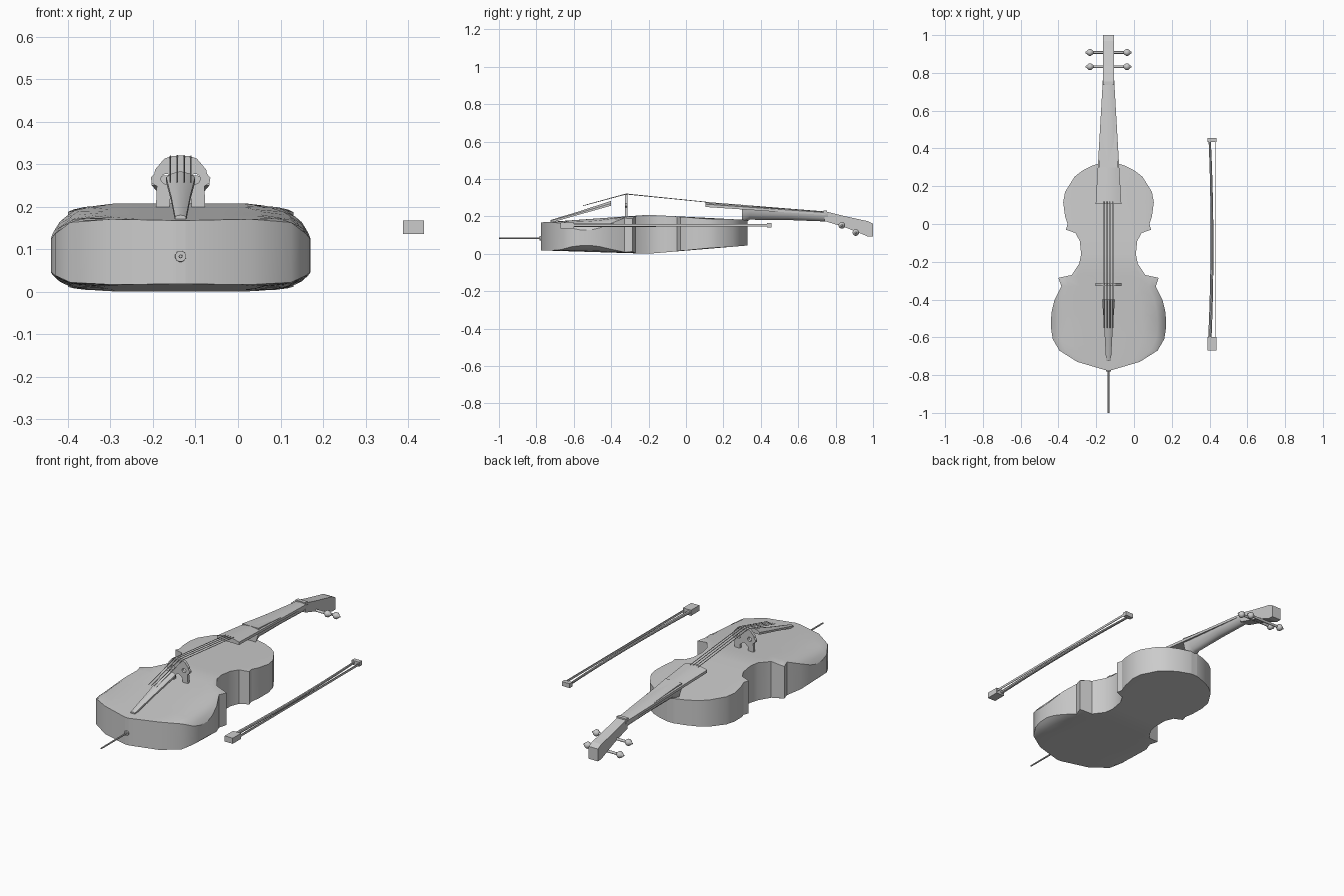
import bpy, bmesh, math
from mathutils import Vector

if "Cube" in bpy.data.objects:
    bpy.data.objects.remove(bpy.data.objects["Cube"])

CX = -0.135  # centre line of the cello
grey = bpy.data.materials.new("plain grey")
grey.diffuse_color = (0.6, 0.6, 0.6, 1)
grey.use_nodes = True
grey.node_tree.nodes["Principled BSDF"].inputs["Base Color"].default_value = grey.diffuse_color


def finish(name, bm, smooth=None):
    bmesh.ops.remove_doubles(bm, verts=bm.verts, dist=1e-5)
    bmesh.ops.recalc_face_normals(bm, faces=bm.faces)
    me = bpy.data.meshes.new(name)
    bm.to_mesh(me)
    bm.free()
    me.materials.append(grey)
    ob = bpy.data.objects.new(name, me)
    bpy.context.collection.objects.link(ob)
    if smooth:
        bpy.ops.object.select_all(action='DESELECT')
        ob.select_set(True)
        bpy.context.view_layer.objects.active = ob
        bpy.ops.object.shade_smooth_by_angle(angle=math.radians(smooth))
    return ob


def loft(name, rings, smooth=None):
    """Skin a list of equal-length point rings and cap both ends."""
    bm = bmesh.new()
    vs = [[bm.verts.new(p) for p in r] for r in rings]
    n = len(vs[0])
    for a, b in zip(vs, vs[1:]):
        for i in range(n):
            bm.faces.new((a[i], a[(i + 1) % n], b[(i + 1) % n], b[i]))
    bm.faces.new(vs[0])
    bm.faces.new(vs[-1])
    return finish(name, bm, smooth)


def tube(name, path, radii, n=8):
    """Round rod through points with one radius per point."""
    d = (Vector(path[-1]) - Vector(path[0])).normalized()
    u = d.orthogonal().normalized()
    v = d.cross(u)
    rings = []
    for p, r in zip(path, radii):
        rings.append([Vector(p) + r * (math.cos(t) * u + math.sin(t) * v)
                      for t in (2 * math.pi * i / n for i in range(n))])
    return loft(name, rings, 40)


def box(name, x0, x1, y0, y1, z0, z1):
    return loft(name, [[(x0, y, z0), (x1, y, z0), (x1, y, z1), (x0, y, z1)] for y in (y0, y1)])


def arched(y, w, z0, z1, crown):
    """Cross-section with a flat bottom and a crowned top."""
    top = [(CX + w * f, y, z1 - crown * f * f) for f in (1, 0.6, 0, -0.6, -1)]
    return [(CX - w, y, z0), (CX + w, y, z0)] + top


def rounded(y, w, z0, z1):
    """Cross-section with a flat top and a round underside."""
    return [(CX + w * math.cos(t), y, z1 + (z1 - z0) * math.sin(t))
            for t in (math.pi + math.pi * i / 8 for i in range(9))]


# body: rows across the outline, arched plates above and below, ribs between
outline = [(0.33, 0.02), (0.31, 0.083), (0.285, 0.135), (0.25, 0.18), (0.17, 0.23), (0.115, 0.24),
           (0.04, 0.23), (0.0, 0.217), (-0.03, 0.225), (-0.048, 0.175), (-0.09, 0.152),
           (-0.16, 0.145), (-0.21, 0.155), (-0.27, 0.195), (-0.285, 0.265), (-0.33, 0.25),
           (-0.40, 0.285), (-0.46, 0.30), (-0.51, 0.305), (-0.56, 0.303), (-0.61, 0.295),
           (-0.67, 0.26), (-0.73, 0.165), (-0.775, 0.012)]


def ramp(y, ends):
    (ya, za), (yb, zb), (yc, zc) = ends
    if y < yb:
        return za + (zb - za) * (y - ya) / (yb - ya)
    return zb + (zc - zb) * (y - yb) / (yc - yb)


def z_top(x, y):
    return ramp(y, [(-0.78, 0.167), (-0.2, 0.208), (0.34, 0.18)]) - 0.06 * (abs(x) / 0.305) ** 10


def z_bottom(x, y):
    return ramp(y, [(-0.78, 0.018), (-0.2, 0.0), (0.34, 0.045)]) + 0.035 * (abs(x) / 0.305) ** 10


fr = (-1, -0.95, -0.85, -0.6, -0.3, 0, 0.3, 0.6, 0.85, 0.95, 1)
bm = bmesh.new()
plates = [[[bm.verts.new((CX + w * f, y, zf(w * f, y))) for f in fr] for y, w in outline]
          for zf in (z_top, z_bottom)]
for g in plates:
    for a, b in zip(g, g[1:]):
        for i in range(len(fr) - 1):
            bm.faces.new((a[i], a[i + 1], b[i + 1], b[i]))
t, b = plates
for side in (0, -1):
    for i in range(len(outline) - 1):
        bm.faces.new((t[i][side], t[i + 1][side], b[i + 1][side], b[i][side]))
for row in (0, -1):
    for i in range(len(fr) - 1):
        bm.faces.new((t[row][i], t[row][i + 1], b[row][i + 1], b[row][i]))
finish("body", bm, 30)

# neck, fingerboard, nut
loft("neck", [rounded(0.30, 0.05, 0.155, 0.262), rounded(0.34, 0.046, 0.182, 0.258),
              rounded(0.55, 0.038, 0.18, 0.235), rounded(0.76, 0.031, 0.172, 0.215)], 40)
loft("fingerboard", [arched(0.105, 0.068, 0.25, 0.277, 0.012),
                     arched(0.745, 0.031, 0.207, 0.226, 0.006)], 30)
box("nut", CX - 0.029, CX + 0.029, 0.735, 0.755, 0.2, 0.232)

# pegbox and scroll, from a side profile
prof = [(0.74, 0.228), (0.84, 0.203), (0.93, 0.183), (0.97, 0.175), (1.0, 0.16), (1.0, 0.092),
        (0.97, 0.093), (0.93, 0.11), (0.84, 0.145), (0.74, 0.175)]
loft("pegbox", [[(CX + s * 0.028, y, z) for y, z in prof] for s in (-1, 1)])

# pegs with round knobs
for y, z in ((0.833, 0.152), (0.908, 0.113)):
    for s in (-1, 1):
        offs = (0.0, 0.08, 0.085, 0.093, 0.103, 0.111, 0.115, 0.122)
        rad = (0.007, 0.007, 0.012, 0.018, 0.018, 0.012, 0.007, 0.004)
        tube("peg", [(CX + s * o, y, z) for o in offs], rad, 10)

# bridge: profile with a foot arch, cut by two round holes
half = [(0.0, 0.32), (0.02, 0.319), (0.038, 0.313), (0.06, 0.287), (0.062, 0.277), (0.07, 0.268),
        (0.068, 0.255), (0.056, 0.248), (0.058, 0.198), (0.026, 0.198), (0.024, 0.222), (0.0, 0.24)]
pts = half + [(-x, z) for x, z in half[-2:0:-1]]
bridge = loft("bridge", [[(CX + x, y, z) for x, z in pts] for y in (-0.327, -0.312)])
for s in (-1, 1):
    cutter = tube("hole_cutter", [(CX + s * 0.034, -0.36, 0.265), (CX + s * 0.034, -0.28, 0.265)],
                  (0.012, 0.012), 12)
    cutter.hide_render = True
    cutter.hide_viewport = True
    m = bridge.modifiers.new("hole", 'BOOLEAN')
    m.operation = 'DIFFERENCE'
    m.object = cutter

# tailpiece and its loop to the end button
loft("tailpiece", [arched(-0.725, 0.013, 0.165, 0.18, 0.004),
                   arched(-0.56, 0.022, 0.212, 0.23, 0.008),
                   arched(-0.40, 0.034, 0.257, 0.283, 0.014)], 30)

# strings, over the bridge
for i in range(4):
    o = (i - 1.5) * 0.016
    zb = 0.321 - abs(o) * 0.1
    tube("string", [(CX + o, -0.32, zb), (CX + o, 0.12, 0.275)], (0.0018, 0.0018), 6)
    tube("string_end", [(CX + o, -0.55, 0.257), (CX + o, -0.32, zb)], (0.0018, 0.0018), 6)

# endpin and collar
tube("endpin_collar", [(CX, -0.76, 0.083), (CX, -0.782, 0.083)], (0.014, 0.013), 12)
tube("endpin", [(CX, -0.76, 0.083), (CX, -1.0, 0.083)], (0.005, 0.004), 8)

# bow: frog, tip, curved stick, hair
box("bow_frog", 0.388, 0.437, -0.67, -0.598, 0.136, 0.167)
box("bow_tip", 0.39, 0.437, 0.433, 0.456, 0.14, 0.164)
ys = [-0.62 + 1.06 * i / 12 for i in range(13)]
tube("bow_stick", [(0.413 - 0.012 * ((y + 0.09) / 0.53) ** 2, y, 0.152) for y in ys],
     [0.009 - 0.003 * i / 12 for i in range(13)], 8)
box("bow_hair", 0.432, 0.435, -0.61, 0.44, 0.146, 0.158)
